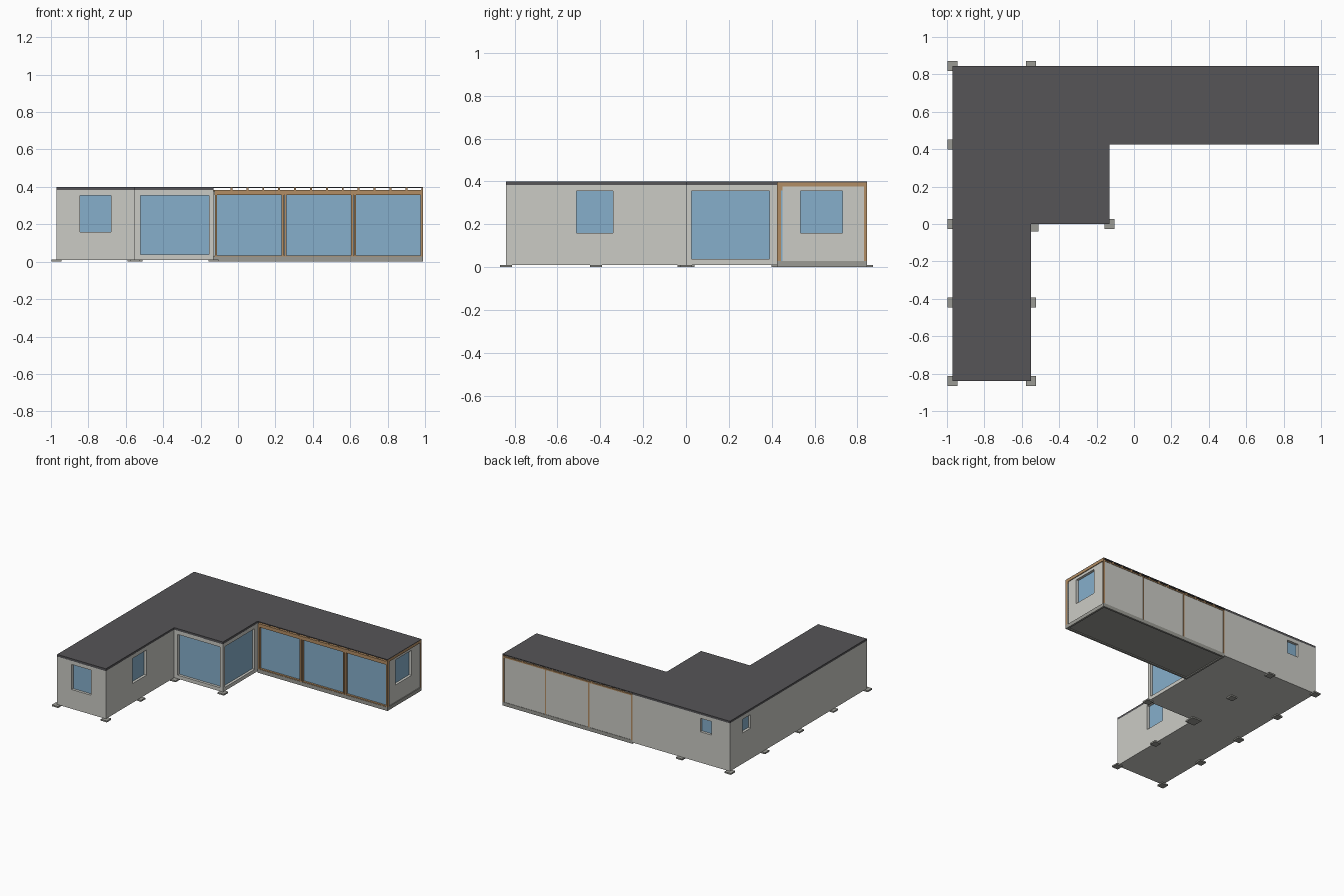
import bpy, bmesh

if "Cube" in bpy.data.objects:
    bpy.data.objects.remove(bpy.data.objects["Cube"])


def material(name, rgb):
    m = bpy.data.materials.new(name)
    m.diffuse_color = (*rgb, 1)
    m.use_nodes = True
    m.node_tree.nodes["Principled BSDF"].inputs["Base Color"].default_value = m.diffuse_color
    return m


WALL = material("wall render", (0.60, 0.60, 0.56))
ROOF = material("dark roofing", (0.092, 0.090, 0.096))
GLASS = material("blue glass", (0.24, 0.43, 0.60))
WOOD = material("timber", (0.45, 0.27, 0.13))
STONE = material("concrete", (0.33, 0.33, 0.30))


def finish(bm, name, mat):
    bmesh.ops.recalc_face_normals(bm, faces=bm.faces)
    me = bpy.data.meshes.new(name)
    bm.to_mesh(me)
    bm.free()
    me.materials.append(mat)
    ob = bpy.data.objects.new(name, me)
    bpy.context.collection.objects.link(ob)
    return ob


def box(name, x0, x1, y0, y1, z0, z1, mat):
    bm = bmesh.new()
    bmesh.ops.create_cube(bm, size=1)
    for v in bm.verts:
        v.co.x = x1 if v.co.x > 0 else x0
        v.co.y = y1 if v.co.y > 0 else y0
        v.co.z = z1 if v.co.z > 0 else z0
    return finish(bm, name, mat)


def prism(name, outline, z0, z1, mat):
    bm = bmesh.new()
    f = bm.faces.new([bm.verts.new((x, y, z0)) for x, y in outline])
    ext = bmesh.ops.extrude_face_region(bm, geom=[f])["geom"]
    for v in ext:
        if isinstance(v, bmesh.types.BMVert):
            v.co.z = z1
    return finish(bm, name, mat)


def window(wall, name, axis, face, out, a0, a1, z0, z1, depth=0.025):
    """Cut a recess into a wall and set a glass plate at its back."""
    def slab(n, d0, d1, mat):
        lo, hi = sorted((face + out * d0, face + out * d1))
        if axis == "y":
            return box(n, a0, a1, lo, hi, z0, z1, mat)
        return box(n, lo, hi, a0, a1, z0, z1, mat)
    cutter = slab("window_cutter", -depth, 0.02, WALL)
    mod = wall.modifiers.new("recess", "BOOLEAN")
    mod.operation, mod.object, mod.solver = "DIFFERENCE", cutter, "EXACT"
    bpy.context.view_layer.objects.active = wall
    bpy.ops.object.modifier_apply(modifier=mod.name)
    bpy.data.objects.remove(cutter)
    slab(name, -depth - 0.001, -depth + 0.005, GLASS)


# Main stepped building
XL, XM, XR, XE = -0.97, -0.55, -0.13, 0.99
YF, YM, YE, YB = -0.84, 0.0, 0.425, 0.845
body = [(XL, YF), (XM, YF), (XM, YM), (XR, YM), (XR, YB), (XL, YB)]
walls = prism("main_walls", body, 0.01, 0.384, WALL)
window(walls, "front_window", "y", YF, -1, -0.845, -0.68, 0.16, 0.355)
window(walls, "side_window", "x", XM, 1, -0.51, -0.34, 0.16, 0.355)
window(walls, "large_front_window", "y", YM, -1, -0.52, -0.155, 0.038, 0.355)
window(walls, "large_side_window", "x", XR, 1, 0.025, 0.39, 0.038, 0.355)
window(walls, "small_back_window", "y", YB, 1, -0.81, -0.715, 0.25, 0.355)
window(walls, "small_left_window", "x", XL, -1, 0.59, 0.69, 0.25, 0.355)
prism("main_roof", body, 0.382, 0.40, ROOF)

# Footing pads
pads = [(XL, y) for y in (YF, -0.42, 0, 0.425, YB)]
pads += [(XM, y) for y in (YF, -0.42, 0.425, YB)] + [(XR, YM)]
for x, y in pads:
    box("footing_pad", x - 0.027, x + 0.027, y - 0.027, y + 0.027, 0, 0.011, STONE)
box("corner_footing_pad", XM - 0.04, XM + 0.04, -0.04, 0.04, 0, 0.011, STONE)

# East wing base: rim beams and raised floor panel
for y0 in (YE, YB - 0.015):
    box("base_beam", XR, XE, y0, y0 + 0.015, 0, 0.028, STONE)
for x0 in (XR, XE - 0.015):
    box("base_end_beam", x0, x0 + 0.015, YE, YB, 0, 0.028, STONE)
box("base_floor", XR, XE - 0.005, YE + 0.005, YB - 0.005, 0.008, 0.026, STONE)

# East wing enclosure
wing = box("east_walls", XR, XE - 0.006, YE + 0.025, YB - 0.003, 0.025, 0.378, WALL)
window(wing, "end_window", "x", XE - 0.006, 1, 0.535, 0.73, 0.16, 0.355)
bays = 3
x_start = -0.125
step = (XE - x_start) / bays
for i in range(bays):
    a, b = x_start + i * step, x_start + (i + 1) * step
    box("bay_glass", a, b, YE + 0.018, YE + 0.026, 0.028, 0.358, GLASS)
    # Timber frame around the glazed front
    for x0 in (a + 0.001, b - 0.013):
        box("front_post", x0, x0 + 0.012, YE, YE + 0.026, 0.028, 0.384, WOOD)
    box("front_head_beam", a, b, YE, YE + 0.026, 0.357, 0.384, WOOD)
    box("front_sill", a, b, YE + 0.002, YE + 0.026, 0.026, 0.034, WOOD)
# Back posts and top rail
for i in range(bays + 1):
    x = x_start + i * step
    w = 0.003 if i == 2 else 0.006
    xc = min(x, XE - w)
    box("back_post", xc - w, xc + w, YB - 0.014, YB, 0.028, 0.384, WOOD)
box("back_rail", XR, XE, YB - 0.014, YB, 0.374, 0.384, WOOD)
# End corner posts and rail
for y0 in (YE, YB - 0.014):
    box("end_post", XE - 0.014, XE, y0, y0 + 0.014, 0.02, 0.384, WOOD)
box("end_rail", XE - 0.012, XE, YE, YB, 0.376, 0.386, WOOD)

# Roof joists and thin roof sheet
for i in range(13):
    x = -0.035 + i * 0.085
    box("roof_joist", x - 0.005, x + 0.005, YE, YB, 0.378, 0.396, WOOD)
box("east_roof", XR, XE, YE, YB, 0.395, 0.40, ROOF)
